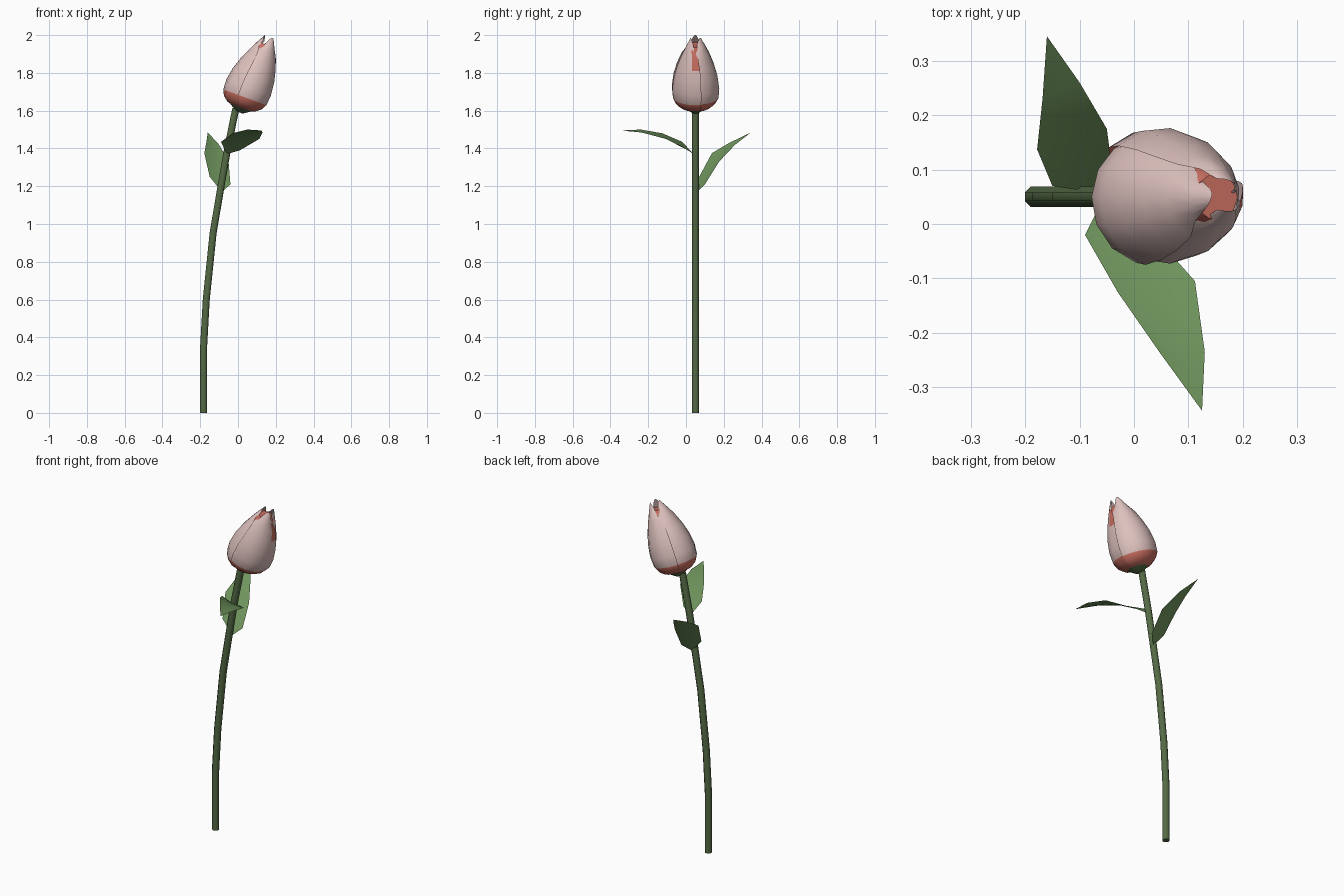
import bpy, bmesh, math
from mathutils import Vector

if "Cube" in bpy.data.objects:
    bpy.data.objects.remove(bpy.data.objects["Cube"])


def material(name, rgb):
    m = bpy.data.materials.new(name)
    m.diffuse_color = (*rgb, 1)
    m.use_nodes = True
    m.node_tree.nodes["Principled BSDF"].inputs["Base Color"].default_value = m.diffuse_color
    return m


STEM = material("dark stem green", (0.09, 0.145, 0.06))
LEAF = material("leaf green", (0.16, 0.30, 0.11))
PINK = material("pale petal pink", (0.72, 0.53, 0.51))
RED = material("coral red", (0.60, 0.16, 0.12))


def make(name, verts, faces, mats, rule=None, angle=50):
    mesh = bpy.data.meshes.new(name)
    mesh.from_pydata([tuple(v) for v in verts], [], faces)
    for m in mats:
        mesh.materials.append(m)
    if rule:
        for p in mesh.polygons:
            p.material_index = rule(p)
    ob = bpy.data.objects.new(name, mesh)
    bpy.context.collection.objects.link(ob)
    bpy.context.view_layer.objects.active = ob
    ob.select_set(True)
    bpy.ops.object.shade_smooth_by_angle(angle=math.radians(angle))
    ob.select_set(False)
    return ob


def grid(rows, closed=False):
    """Join equal rows of points with quads; closed rows get end caps."""
    n = len(rows[0])
    verts = [p for r in rows for p in r]
    faces = []
    for i in range(len(rows) - 1):
        for j in range(n if closed else n - 1):
            k = (j + 1) % n
            faces.append((i * n + j, i * n + k, (i + 1) * n + k, (i + 1) * n + j))
    if closed:
        faces.append(tuple(reversed(range(n))))
        faces.append(tuple(range(len(verts) - n, len(verts))))
    return verts, faces


# stem: eight-sided tube following a gentle bend
path = [(-0.182, 0), (-0.182, 0.35), (-0.168, 0.6), (-0.132, 0.95),
        (-0.09, 1.2), (-0.055, 1.4), (-0.012, 1.61)]
rows = []
for i, (x, z) in enumerate(path):
    a, b = path[max(i - 1, 0)], path[min(i + 1, len(path) - 1)]
    d = Vector((b[0] - a[0], 0, b[1] - a[1])).normalized()
    side = Vector((d.z, 0, -d.x))
    rows.append([Vector((x, 0.05, z)) + 0.02 * (side * math.cos(t) + Vector((0, 1, 0)) * math.sin(t))
                 for t in (math.tau * (k + 0.5) / 8 for k in range(8))])
make("stem", *grid(rows, True), [STEM])

# bud frame: tilted axis
TILT = math.radians(20)
U = Vector((math.sin(TILT), 0, math.cos(TILT)))
S = Vector((math.cos(TILT), 0, -math.sin(TILT)))
BASE = Vector((0.013, 0.05, 1.61))
PROFILE = [(0, 0.03), (0.012, 0.075), (0.035, 0.103), (0.065, 0.118), (0.12, 0.122),
           (0.19, 0.112), (0.25, 0.094), (0.31, 0.07), (0.36, 0.048), (0.405, 0.026)]


def bud_point(s, r, t):
    c = BASE + U * s + Vector((0.018 * (s / 0.4) ** 2, 0, 0))
    return c + r * (S * math.cos(t) + Vector((0, 1, 0)) * math.sin(t))


# green receptacle under the bud
make("receptacle", *grid([[bud_point(s, r, math.tau * k / 8) for k in range(8)]
                          for s, r in ((-0.02, 0.02), (-0.006, 0.04), (0.012, 0.068))], True), [STEM])

# inner bud seen between the petal tips
make("inner_bud", *grid([[bud_point(s, r * 0.88, math.tau * k / 10) for k in range(10)]
                         for s, r in PROFILE[1:-1]], True), [RED])

# three overlapping petals, one edge tucked under the next petal
COLS = 6
for n in range(3):
    mid = math.radians(60 + 120 * n)
    rows = []
    for i, (s, r) in enumerate(PROFILE):
        half = math.radians(74 if s < 0.3 else 74 - 330 * (s - 0.3))
        row = []
        for j in range(COLS + 1):
            v = 2 * j / COLS - 1
            drop = 0.03 * v * v * max(0, (s - 0.3) / 0.1)
            row.append(bud_point(s - drop, r + 0.005 * v * min(1, s / 0.06) + 0.003, mid + v * half))
        rows.append(row)

    def petal_colour(p, n=n):
        i, j = divmod(p.index, COLS)
        streak = n == 2 and j == COLS - 1 and i in (6, 7)
        return 1 if i < 3 or streak else 0

    make("petal_%d" % (n + 1), *grid(rows), [PINK, RED], petal_colour, 60)


# leaves: left and right edge points per row, with a slightly sunken midrib
def leaf(name, base, edges, tip, sag):
    base, tip, sag = Vector(base), Vector(tip), Vector(sag)
    rows = [[base] * 3]
    for a, b in edges:
        a, b = Vector(a), Vector(b)
        rows.append([a, (a + b) / 2 + sag, b])
    rows.append([tip] * 3)
    ob = make(name, *grid(rows), [LEAF])
    bm = bmesh.new()
    bm.from_mesh(ob.data)
    bmesh.ops.remove_doubles(bm, verts=bm.verts, dist=0.0005)
    bm.to_mesh(ob.data)
    bm.free()


leaf("back_leaf", (-0.085, 0.06, 1.17),
     [((-0.15, 0.07, 1.25), (-0.04, 0.10, 1.21)),
      ((-0.178, 0.137, 1.375), (-0.05, 0.175, 1.33)),
      ((-0.168, 0.23, 1.43), (-0.10, 0.26, 1.42))],
     (-0.16, 0.345, 1.485), (0, 0.006, -0.006))
leaf("front_leaf", (-0.06, 0.04, 1.37),
     [((-0.09, -0.02, 1.435), (0.01, 0.01, 1.39)),
      ((-0.03, -0.125, 1.48), (0.112, -0.105, 1.45)),
      ((0.05, -0.24, 1.50), (0.13, -0.235, 1.485))],
     (0.125, -0.343, 1.495), (0, 0, -0.008))
